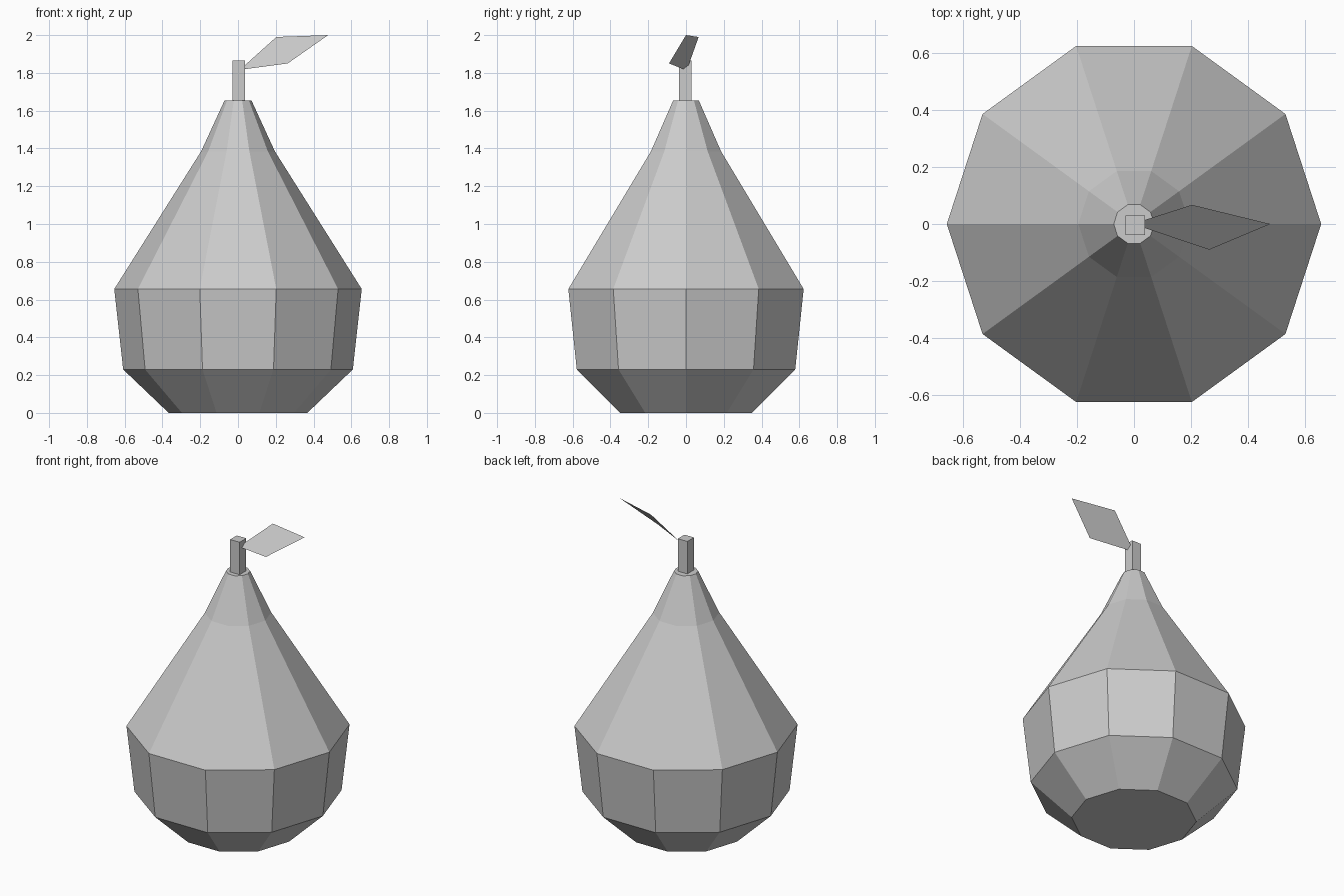
import bpy, bmesh, math

if "Cube" in bpy.data.objects:
    bpy.data.objects.remove(bpy.data.objects["Cube"])

grey = bpy.data.materials.new("plain grey")
grey.diffuse_color = (0.6, 0.6, 0.6, 1)
grey.use_nodes = True
grey.node_tree.nodes["Principled BSDF"].inputs["Base Color"].default_value = grey.diffuse_color


def add_object(name, bm, recalc=True):
    if recalc:
        bmesh.ops.recalc_face_normals(bm, faces=bm.faces)
    mesh = bpy.data.meshes.new(name)
    bm.to_mesh(mesh)
    bm.free()
    mesh.materials.append(grey)
    obj = bpy.data.objects.new(name, mesh)
    bpy.context.collection.objects.link(obj)
    return obj


# Pear body: ten-sided lathe of (radius, height) rings, capped at both ends
SIDES = 10
profile = [(0.367, 0), (0.608, 0.23), (0.655, 0.656), (0.195, 1.385), (0.071, 1.655)]
bm = bmesh.new()
rings = []
for r, z in profile:
    angles = [2 * math.pi * i / SIDES for i in range(SIDES)]
    rings.append([bm.verts.new((r * math.cos(a), r * math.sin(a), z)) for a in angles])
for low, high in zip(rings, rings[1:]):
    for i in range(SIDES):
        j = (i + 1) % SIDES
        bm.faces.new((low[i], low[j], high[j], high[i]))
bm.faces.new(rings[0][::-1])
bm.faces.new(rings[-1])
add_object("pear_body", bm)

# Square stem
bm = bmesh.new()
bmesh.ops.create_cube(bm, size=1)
bmesh.ops.scale(bm, vec=(0.068, 0.068, 0.225), verts=bm.verts)
bmesh.ops.translate(bm, vec=(0.004, -0.004, 1.7525), verts=bm.verts)
add_object("stem", bm)

# Flat leaf, tilted, its base touching the stem
outline = [(0.038, -0.014, 1.82), (0.263, -0.09, 1.85), (0.477, 0.0, 2.0),
           (0.203, 0.067, 1.99), (0.038, 0.014, 1.842)]
bm = bmesh.new()
bm.faces.new([bm.verts.new(p) for p in outline])
add_object("leaf", bm, recalc=False)
